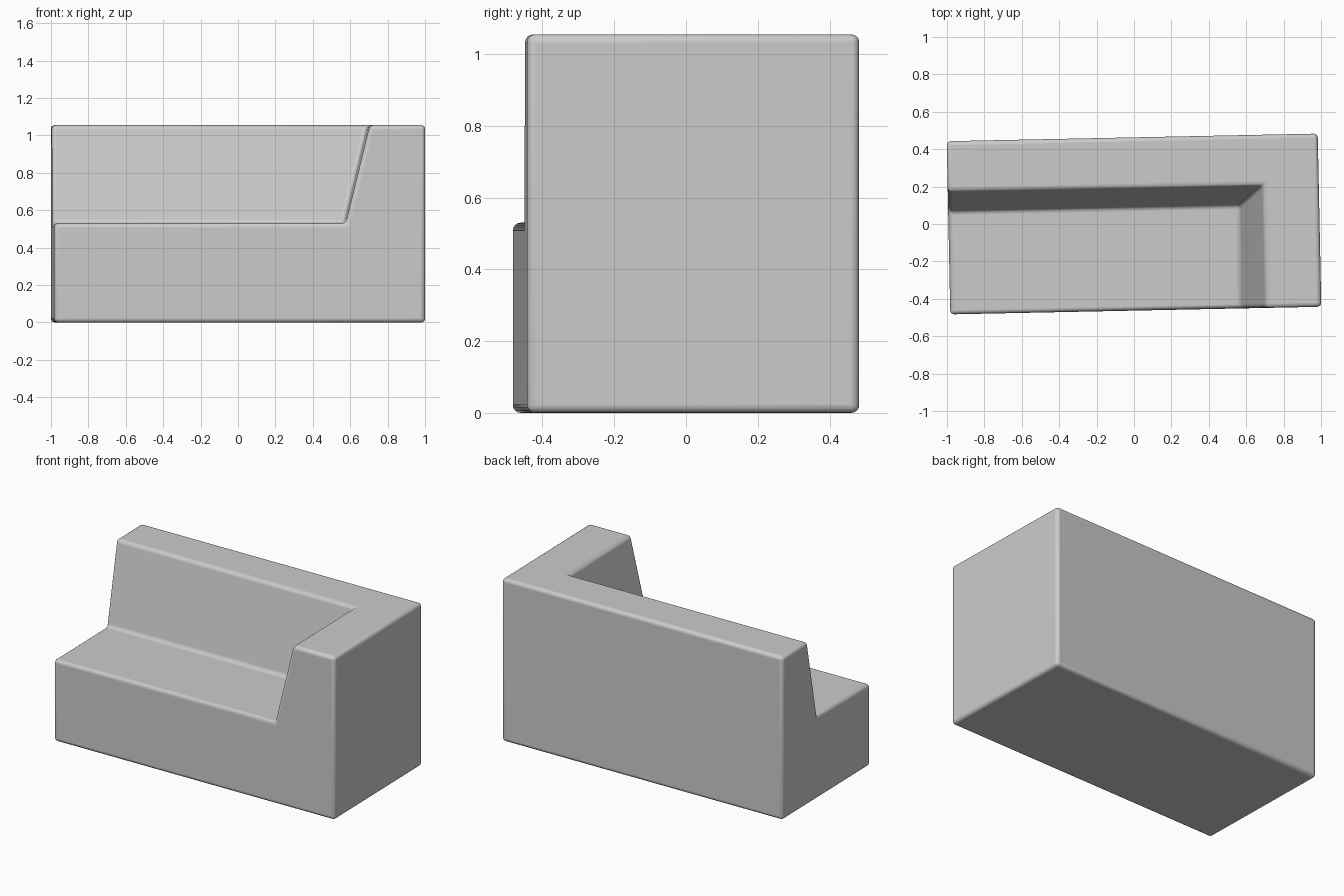
import bpy, bmesh, math

if "Cube" in bpy.data.objects:
    bpy.data.objects.remove(bpy.data.objects["Cube"])

L, D, H = 0.992, 0.463, 1.055      # half length, half depth, height
SEAT = 0.53                         # seat height
XB, XT = 0.567, 0.695               # inner arm at the seat / at the top
YB, YT = 0.09, 0.194                # inner backrest at the seat / at the top

bm = bmesh.new()
v = [bm.verts.new(p) for p in (
    (-L, -D, 0), (L, -D, 0), (L, D, 0), (-L, D, 0),                      # floor outline
    (-L, -D, SEAT), (XB, -D, SEAT), (XB, YB, SEAT), (-L, YB, SEAT),      # seat outline
    (XT, -D, H), (L, -D, H), (L, D, H), (-L, D, H), (-L, YT, H), (XT, YT, H))]  # top of arm and back

for f in ((3, 2, 1, 0),             # underside
          (0, 1, 9, 8, 5, 4),       # front
          (1, 2, 10, 9),            # right side
          (2, 3, 11, 10),           # back
          (3, 0, 4, 7, 12, 11),     # left side
          (4, 5, 6, 7),             # seat
          (5, 8, 13, 6),            # sloped arm
          (7, 6, 13, 12),           # sloped backrest
          (8, 9, 10, 11, 12, 13)):  # top
    bm.faces.new([v[i] for i in f])
bmesh.ops.recalc_face_normals(bm, faces=bm.faces)

mesh = bpy.data.meshes.new("corner_sofa")
bm.to_mesh(mesh)
bm.free()
sofa = bpy.data.objects.new("corner_sofa", mesh)
bpy.context.collection.objects.link(sofa)
sofa.rotation_euler.z = 0.0205      # the piece stands slightly turned

# softly rounded edges
bevel = sofa.modifiers.new("rounded_edges", 'BEVEL')
bevel.width = 0.022
bevel.segments = 4
bevel.limit_method = 'ANGLE'
bevel.angle_limit = math.radians(20)

bpy.context.view_layer.objects.active = sofa
sofa.select_set(True)
bpy.ops.object.shade_smooth_by_angle(angle=math.radians(40))
